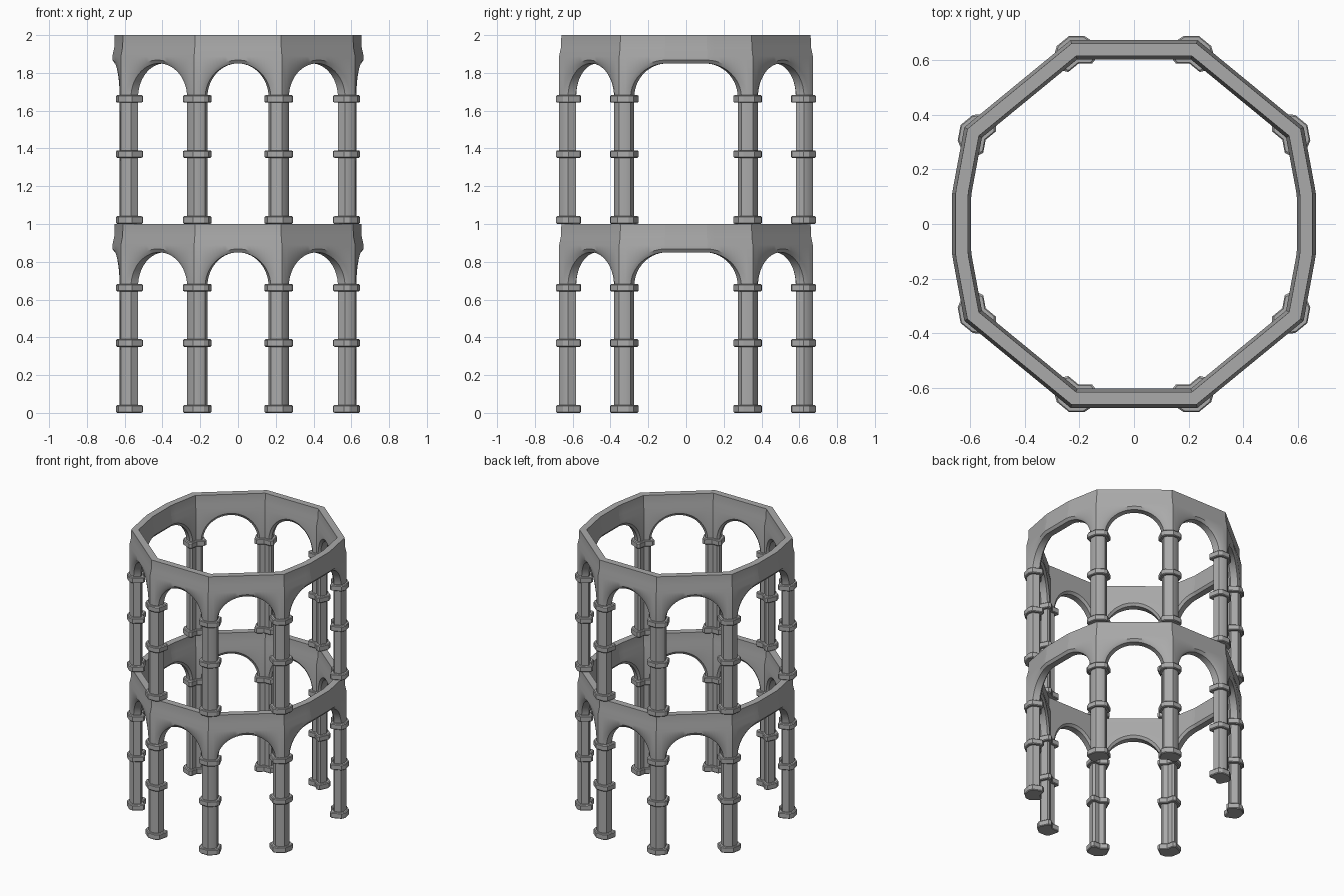
import bpy, bmesh, math
from mathutils import Vector

if "Cube" in bpy.data.objects:
    bpy.data.objects.remove(bpy.data.objects["Cube"])

stone = bpy.data.materials.new("grey stone")
stone.diffuse_color = (0.4, 0.4, 0.4, 1)
stone.use_nodes = True
stone.node_tree.nodes["Principled BSDF"].inputs["Base Color"].default_value = stone.diffuse_color

# Plan: twelve-sided wall centreline, anticlockwise; columns stand on eight of the corners
quarter = [(0.63, 0.11), (0.588, 0.335), (0.22, 0.637)]
plan = [Vector(p) for p in quarter]
plan += [Vector((-x, y)) for x, y in reversed(quarter)]
plan += [Vector((-x, -y)) for x, y in quarter]
plan += [Vector((x, -y)) for x, y in reversed(quarter)]
N = len(plan)
COLUMNS = [1, 2, 3, 4, 7, 8, 9, 10]
ARM, CUT, HALF, THIN = 0.052, 0.018, 0.035, 0.022
SPRING, CROWN = 0.67, 0.85


def corner(i, off):
    """Mitred corner of the plan, moved outward by off."""
    p, a, b = plan[i % N], plan[(i - 1) % N], plan[(i + 1) % N]
    d1, d2 = (p - a).normalized(), (b - p).normalized()
    n1, n2 = Vector((d1.y, -d1.x)), Vector((d2.y, -d2.x))
    return p + (n1 + n2) * off / (1 + n1.dot(n2))


def along(i, j, s, off):
    """Point at distance s along the wall from corner i towards corner j."""
    while True:
        k = i + (1 if j > i else -1)
        length = (plan[k % N] - plan[i % N]).length
        if s <= length + 1e-6 or k == j:
            return corner(i, off).lerp(corner(k, off), s / length)
        s, i = s - length, k


def finish(bm, name, angle=35):
    bmesh.ops.remove_doubles(bm, verts=bm.verts, dist=1e-5)
    bmesh.ops.recalc_face_normals(bm, faces=bm.faces)
    me = bpy.data.meshes.new(name)
    bm.to_mesh(me)
    bm.free()
    me.materials.append(stone)
    ob = bpy.data.objects.new(name, me)
    bpy.context.collection.objects.link(ob)
    bpy.ops.object.select_all(action='DESELECT')
    ob.select_set(True)
    bpy.context.view_layer.objects.active = ob
    bpy.ops.object.shade_smooth_by_angle(angle=math.radians(angle))
    return ob


def loft(bm, rows, closed_rows=False, caps=False):
    vs = [[bm.verts.new(p) for p in r] for r in rows]
    pairs = list(zip(vs, vs[1:])) + ([(vs[-1], vs[0])] if closed_rows else [])
    for a, b in pairs:
        for k in range(len(a)):
            m = (k + 1) % len(a)
            bm.faces.new((a[k], a[m], b[m], b[k]))
    if caps:
        bm.faces.new(vs[0])
        bm.faces.new(vs[-1])


def footprint(i, grow):
    """Bent column section that follows both walls meeting at corner i."""
    L, h, t = ARM + grow * 1.3, HALF + grow, THIN + grow * 0.8
    prev = [(L - CUT, h), (L, t), (L, -t), (L - CUT, -h)]
    pts = [corner(i, h)] + [along(i, i - 1, s, o) for s, o in prev]
    pts += [corner(i, -h)] + [along(i, i + 1, s, o) for s, o in reversed(prev)]
    return pts


def prism(bm, i, levels):
    loft(bm, [[(p.x, p.y, z) for p in footprint(i, g)] for z, g in levels], caps=True)


def bay(i, j):
    """Wall sections from column corner i to column corner j."""
    segs = [(plan[(k + 1) % N] - plan[k % N]).length for k in range(i, j)]
    total = sum(segs)
    bends = [sum(segs[:k]) for k in range(1, len(segs))]
    rise = CROWN - SPRING
    run = 0.185 if bends else total / 2 - ARM
    # (opening s, opening z, face s, face z)
    left = [(0, SPRING, 0, SPRING), (ARM - CUT, SPRING, ARM - CUT, SPRING)]
    for k in range(15):
        a = math.pi / 2 * k / 14
        c, s = math.cos(a), math.sin(a)
        left.append((ARM + run * (1 - c), SPRING + rise * s,
                     ARM + run - (run + CUT) * c, SPRING + (rise + CUT) * s))
    right = [(total - a, b, total - c, d) for a, b, c, d in reversed(left)]
    mid = [(s, CROWN, s, CROWN + CUT) for s in bends]
    if not mid:
        right = right[1:]
    rows = []
    for so, zo, sf, zf in left + mid + right[:-1]:
        side = [(sf, 0.023, 1.0), (sf, 0.025, 0.935), (sf, HALF, 0.888),
                (sf, HALF, zf), (so, THIN, zo)]
        sec = side + [(s, -o, z) for s, o, z in reversed(side)]
        rows.append([(*along(i, j, s, o), z) for s, o, z in sec])
    return rows


for tier, base in (("lower", 0.0), ("upper", 1.0)):
    # Arcade: continuous wall ring with eight arches
    bm = bmesh.new()
    rows = []
    for a, b in zip(COLUMNS, COLUMNS[1:] + [COLUMNS[0] + N]):
        rows += bay(a, b)
    loft(bm, rows, closed_rows=True)
    finish(bm, tier + "_arcade").location.z = base

    # Columns
    bm = bmesh.new()
    for i in COLUMNS:
        prism(bm, i, [(0, 0), (SPRING, 0)])
    finish(bm, tier + "_columns").location.z = base

    # Base, middle and capital collars
    for name, z0, z1 in (("bases", 0, 0.042), ("middle_bands", 0.35, 0.39),
                         ("capitals", 0.642, 0.683)):
        bm = bmesh.new()
        for i in COLUMNS:
            prism(bm, i, [(z0, 0.011), (z0 + 0.005, 0.015),
                          (z1 - 0.005, 0.015), (z1, 0.011)])
        finish(bm, tier + "_" + name, 30).location.z = base
